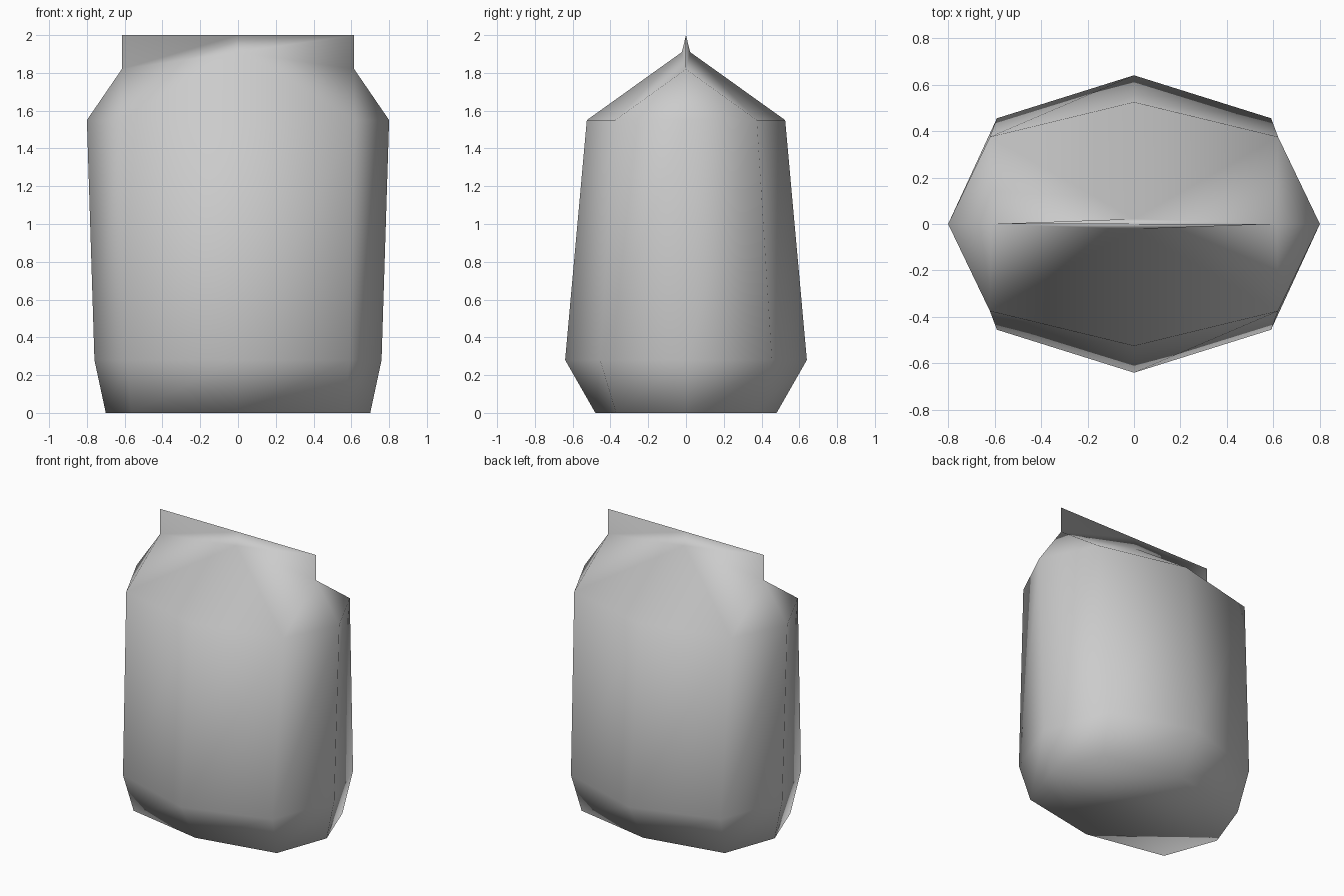
import bpy
import bmesh

cube = bpy.data.objects.get("Cube")
if cube:
    bpy.data.objects.remove(cube)


def make_material(name, rgb):
    mat = bpy.data.materials.new(name)
    mat.use_nodes = True
    color = (*rgb, 1.0)
    mat.diffuse_color = color
    mat.node_tree.nodes["Principled BSDF"].inputs["Base Color"].default_value = color
    return mat


def octagon(bm, side, corner, front):
    """Eight-sided ring from its side, corner and front points, mirrored in x and y."""
    (sx, sz), (cx, cy, cz), (fy, fz) = side, corner, front
    points = [(sx, 0, sz), (cx, cy, cz), (0, fy, fz), (-cx, cy, cz),
              (-sx, 0, sz), (-cx, -cy, cz), (0, -fy, fz), (cx, -cy, cz)]
    return [bm.verts.new(p) for p in points]


bm = bmesh.new()

# Bag sections from the base to the pinched top edge
rings = [
    octagon(bm, (0.70, 0), (0.565, 0.37, 0), (0.48, 0)),
    octagon(bm, (0.76, 0.28), (0.59, 0.455, 0.28), (0.64, 0.28)),
    octagon(bm, (0.80, 1.55), (0.62, 0.375, 1.55), (0.525, 1.55)),
    octagon(bm, (0.615, 1.82), (0.615, 0, 1.82), (0.022, 1.91)),
    octagon(bm, (0.615, 2), (0.615, 0, 2), (0, 2)),
]

# Base, walls, shoulder and flat seal
bm.faces.new(reversed(rings[0]))
for level, (low, high) in enumerate(zip(rings, rings[1:])):
    for i in range(8):
        j = (i + 1) % 8
        if level == 2:
            # Shoulder folds run from each corner to the middle of the seal
            a, b = (i, j) if i % 2 else (j, i)
            for tri in ((low[a], low[b], high[b]), (low[a], high[b], high[a])):
                bm.faces.new(tri)
        else:
            bm.faces.new((low[i], low[j], high[j], high[i]))

# Merge the pinched points where front and back are sealed together
bmesh.ops.remove_doubles(bm, verts=bm.verts[:], dist=0.001)
bmesh.ops.recalc_face_normals(bm, faces=bm.faces[:])
for face in bm.faces:
    face.smooth = True

mesh = bpy.data.meshes.new("sealed_bag")
bm.to_mesh(mesh)
bm.free()
mesh.materials.append(make_material("light grey", (0.6, 0.6, 0.6)))
bag = bpy.data.objects.new("sealed_bag", mesh)
bpy.context.collection.objects.link(bag)
